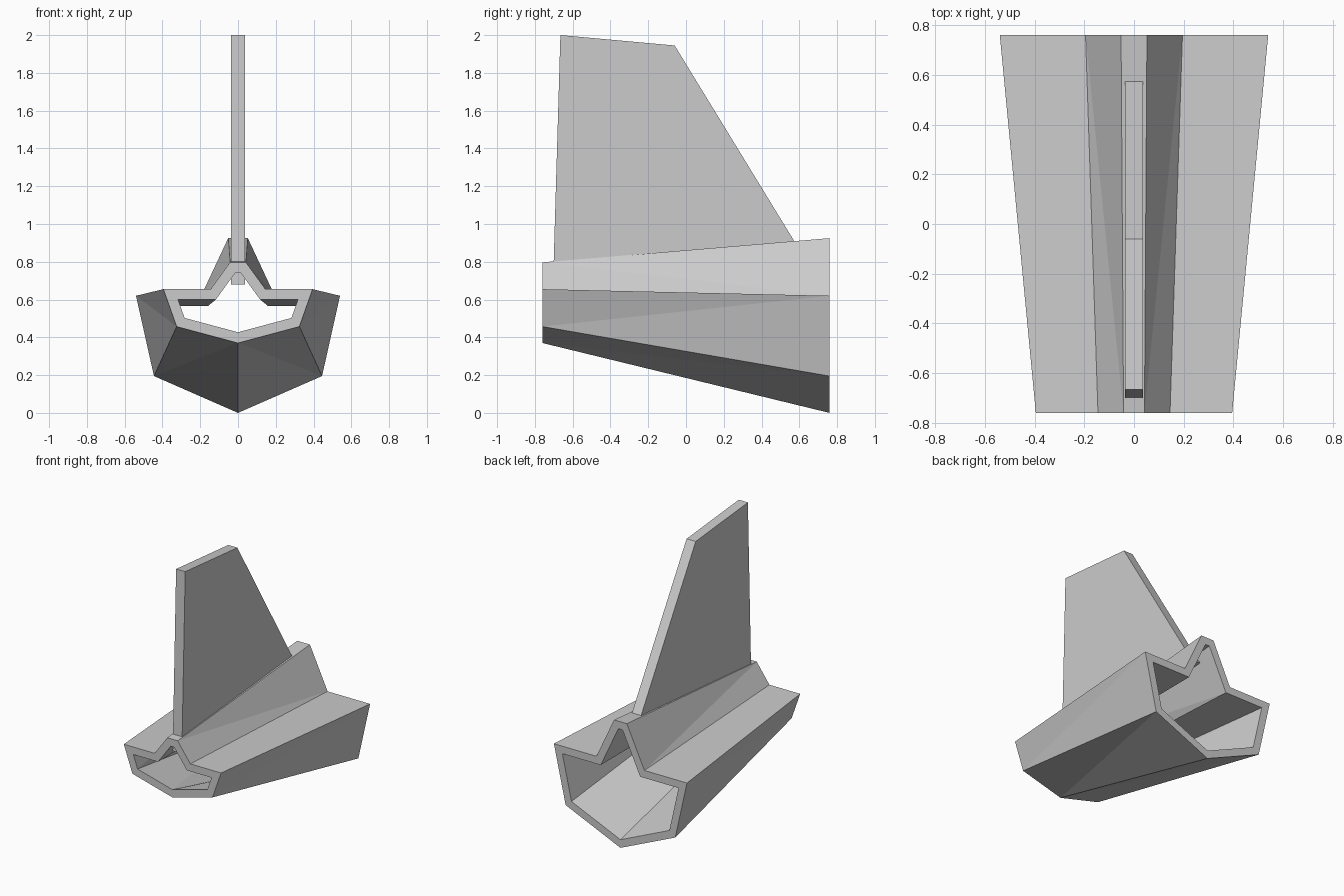
import bpy
import bmesh
from mathutils import Vector

cube = bpy.data.objects.get("Cube")
if cube:
    bpy.data.objects.remove(cube, do_unlink=True)

grey = bpy.data.materials.new("light_grey")
grey.use_nodes = True
GREY = (0.6, 0.6, 0.6, 1)
grey.diffuse_color = GREY
grey.node_tree.nodes["Principled BSDF"].inputs["Base Color"].default_value = GREY

WALL = 0.055
HALF_LENGTH = 0.76


def make_object(name, bm):
    bmesh.ops.recalc_face_normals(bm, faces=bm.faces[:])
    mesh = bpy.data.meshes.new(name)
    bm.to_mesh(mesh)
    bm.free()
    mesh.materials.append(grey)
    obj = bpy.data.objects.new(name, mesh)
    bpy.context.collection.objects.link(obj)
    return obj


def mirrored(half):
    """Closed counter-clockwise loop from keel up to ridge and back down."""
    pts = [Vector(p) for p in half]
    return pts + [Vector((-p.x, p.y)) for p in reversed(pts[1:])]


def inset(loop, dist):
    """Mitred inward offset of a closed loop."""
    result = []
    for i, p in enumerate(loop):
        a = (p - loop[i - 1]).normalized()
        b = (loop[(i + 1) % len(loop)] - p).normalized()
        na, nb = Vector((-a.y, a.x)), Vector((-b.y, b.x))
        result.append(p + (na + nb) * dist / (1 + na.dot(nb)))
    return result


# Hollow hull: keel, chine, shoulder, ridge base, ridge top
front = mirrored([(0, 0.37), (0.325, 0.457), (0.395, 0.655), (0.145, 0.655), (0.042, 0.797)])
back = mirrored([(0, 0), (0.445, 0.195), (0.54, 0.62), (0.195, 0.62), (0.052, 0.925)])

bm = bmesh.new()


def ring(loop, y):
    return [bm.verts.new((p.x, y, p.y)) for p in loop]


fo, bo = ring(front, -HALF_LENGTH), ring(back, HALF_LENGTH)
fi, bi = ring(inset(front, WALL), -HALF_LENGTH), ring(inset(back, WALL), HALF_LENGTH)
n = len(front)
for i in range(n):
    j = (i + 1) % n
    # Twisted walls fold along one diagonal, the same on both sides
    flip = i in (3, 6, 7, 8)
    if i == 5:
        flip = False
    for f, b in ((fo, bo), (fi, bi)):
        if flip:
            bm.faces.new((f[i], f[j], b[i]))
            bm.faces.new((f[j], b[j], b[i]))
        else:
            bm.faces.new((f[i], f[j], b[j]))
            bm.faces.new((f[i], b[j], b[i]))
    # End rims
    bm.faces.new((fo[i], fo[j], fi[j], fi[i]))
    bm.faces.new((bo[i], bo[j], bi[j], bi[i]))
make_object("hull", bm)

# Upright fin set into the ridge
bm = bmesh.new()
outline = [(-0.704, 0.68), (0.64, 0.80), (-0.06, 1.945), (-0.665, 2.0)]
face = bm.faces.new([bm.verts.new((-0.037, y, z)) for y, z in outline])
ext = bmesh.ops.extrude_face_region(bm, geom=[face])
bmesh.ops.translate(bm, vec=(0.074, 0, 0),
                    verts=[v for v in ext["geom"] if isinstance(v, bmesh.types.BMVert)])
make_object("fin", bm)
